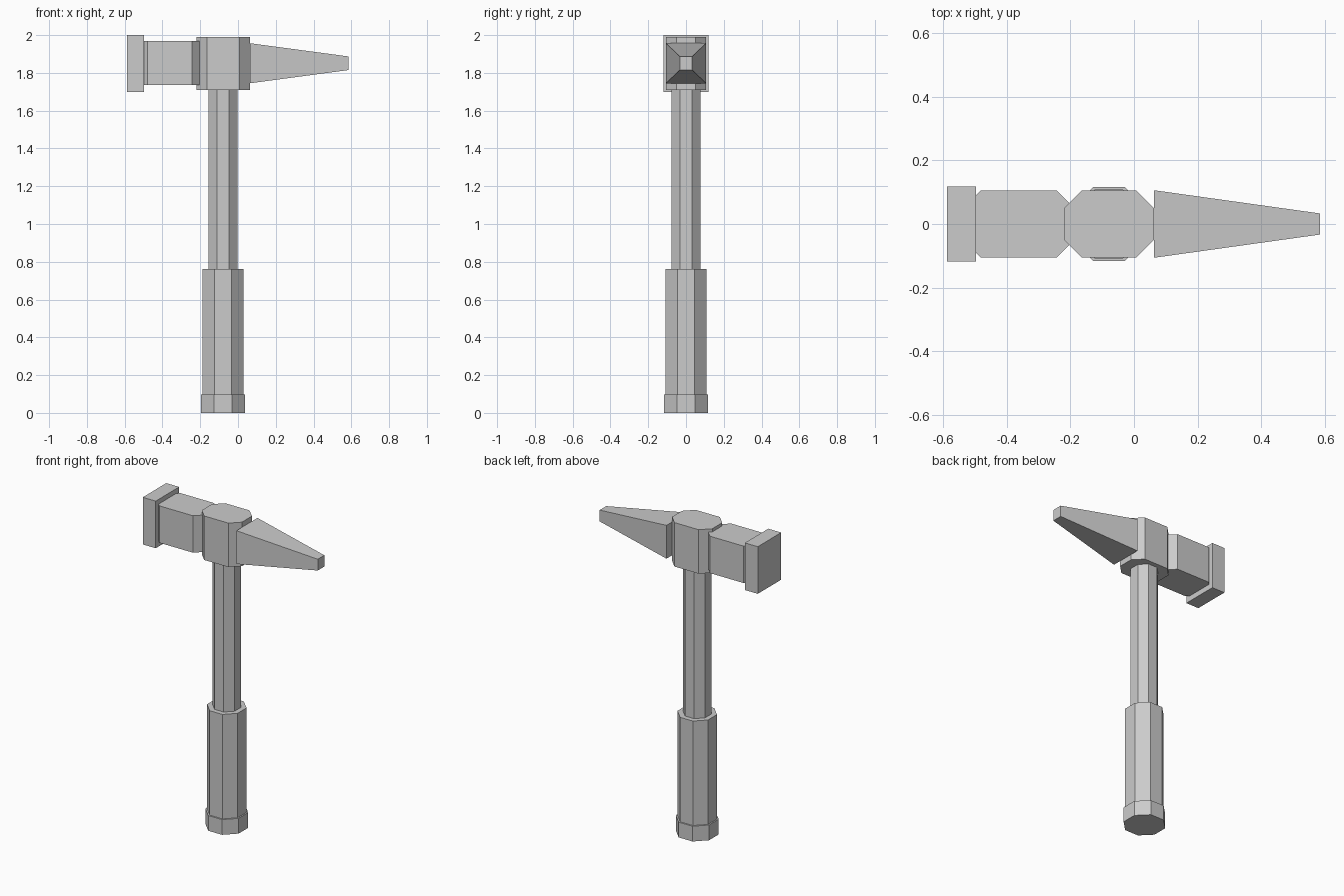
import bpy
import bmesh
from math import cos, sin, pi

cube = bpy.data.objects.get("Cube")
if cube:
    bpy.data.objects.remove(cube, do_unlink=True)

# One plain grey for the whole tool
grey = bpy.data.materials.new("plain grey")
grey.use_nodes = True
color = (0.6, 0.6, 0.6, 1.0)
grey.diffuse_color = color
grey.node_tree.nodes["Principled BSDF"].inputs["Base Color"].default_value = color


def loft(name, start, end):
    """Closed solid between two matching rings of points."""
    bm = bmesh.new()
    a = [bm.verts.new(p) for p in start]
    b = [bm.verts.new(p) for p in end]
    bm.faces.new(a)
    bm.faces.new(b)
    for i in range(len(a)):
        j = (i + 1) % len(a)
        bm.faces.new((a[i], a[j], b[j], b[i]))
    bmesh.ops.recalc_face_normals(bm, faces=bm.faces)
    mesh = bpy.data.meshes.new(name)
    bm.to_mesh(mesh)
    bm.free()
    mesh.materials.append(grey)
    obj = bpy.data.objects.new(name, mesh)
    bpy.context.collection.objects.link(obj)
    return obj


def octagon_bar(name, apothem, z0, z1, cx=-0.079):
    """Upright eight-sided bar with flats facing front and side."""
    r = apothem / cos(pi / 8)
    ring = [(cx + r * cos((i + 0.5) * pi / 4), r * sin((i + 0.5) * pi / 4))
            for i in range(8)]
    return loft(name, [(x, y, z0) for x, y in ring], [(x, y, z1) for x, y in ring])


def chamfered_block(name, x0, x1, half_y, cut_x, cut_y, z0, z1):
    """Block whose four upright edges are cut off."""
    h, e = half_y, half_y - cut_y
    ring = [(x0 + cut_x, -h), (x1 - cut_x, -h), (x1, -e), (x1, e),
            (x1 - cut_x, h), (x0 + cut_x, h), (x0, e), (x0, -e)]
    return loft(name, [(x, y, z0) for x, y in ring], [(x, y, z1) for x, y in ring])


def rectangle(x, half_y, z0, z1):
    return [(x, -half_y, z0), (x, half_y, z0), (x, half_y, z1), (x, -half_y, z1)]


# Handle
octagon_bar("pommel", 0.117, 0.0, 0.097)
octagon_bar("grip", 0.108, 0.097, 0.762)
octagon_bar("shaft", 0.077, 0.762, 1.71)

# Head
chamfered_block("head_center", -0.22, 0.063, 0.106, 0.056, 0.056, 1.71, 1.99)
chamfered_block("head_neck", -0.543, -0.18, 0.106, 0.063, 0.063, 1.735, 1.97)
loft("striking_face", rectangle(-0.588, 0.118, 1.70, 2.0),
     rectangle(-0.497, 0.118, 1.70, 2.0))
loft("tapered_peen", rectangle(0.063, 0.106, 1.745, 1.957),
     rectangle(0.585, 0.033, 1.815, 1.887))
